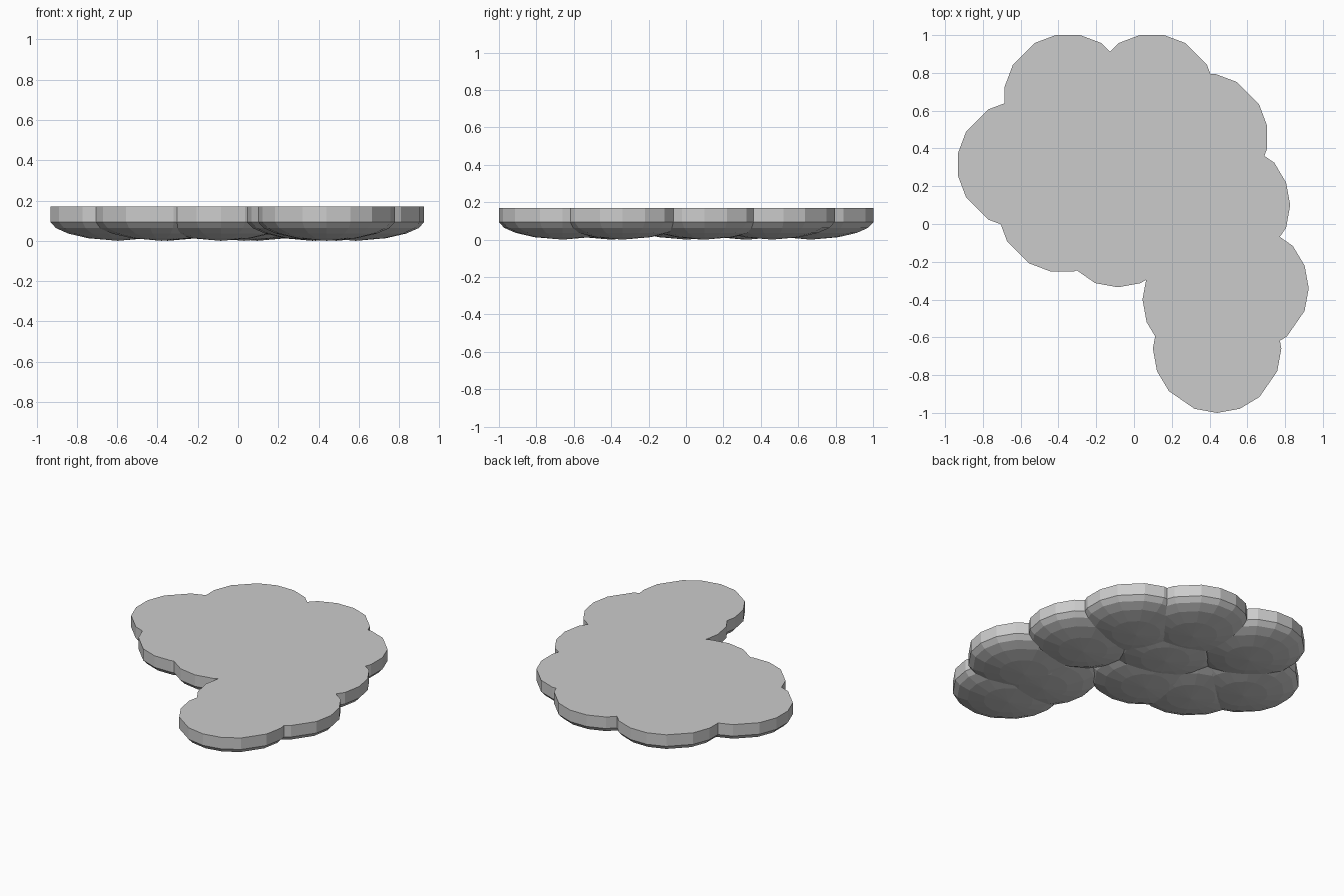
import bpy
import bmesh
from math import cos, sin, radians
from mathutils import Vector

cube = bpy.data.objects.get("Cube")
if cube:
    bpy.data.objects.remove(cube, do_unlink=True)

grey = bpy.data.materials.new("cloud grey")
grey.use_nodes = True
colour = (0.6, 0.6, 0.6, 1)
grey.diffuse_color = colour
grey.node_tree.nodes["Principled BSDF"].inputs["Base Color"].default_value = colour

TOP = 0.17
# Radius and height of each ring, from the rim down into the rounded base
RINGS = [(0.34, TOP), (0.34, 0.093), (0.312, 0.063), (0.25, 0.036), (0.15, 0.013)]
# Sixteen corners, with a longer side on each diagonal
ANGLES = [quarter + a for quarter in range(0, 360, 90) for a in (-31, -10.3, 10.3, 31)]


def puff(name, x, y, turn):
    """Flat-topped disc with a shallow faceted bowl underneath."""
    bm = bmesh.new()
    rings = []
    for r, z in RINGS:
        rings.append([bm.verts.new((r * cos(radians(a + turn)), r * sin(radians(a + turn)), z))
                      for a in ANGLES])
    bm.faces.new(rings[0])
    n = len(ANGLES)
    for upper, lower in zip(rings, rings[1:]):
        for i in range(n):
            j = (i + 1) % n
            bm.faces.new((upper[i], lower[i], lower[j], upper[j]))
    tip = bm.verts.new(Vector((0, 0, 0)))
    for i in range(n):
        bm.faces.new((rings[-1][i], tip, rings[-1][(i + 1) % n]))
    bmesh.ops.recalc_face_normals(bm, faces=bm.faces)
    mesh = bpy.data.meshes.new(name)
    bm.to_mesh(mesh)
    bm.free()
    mesh.materials.append(grey)
    obj = bpy.data.objects.new(name, mesh)
    obj.location = (x, y, 0)
    bpy.context.collection.objects.link(obj)


# Lobes facing squarely along the axes
for i, (x, y) in enumerate([(-0.35, 0.667), (0.095, 0.667), (0.37, 0.46),
                            (-0.38, 0.083), (-0.597, 0.315), (0.03, 0.33)]):
    puff(f"square_puff_{i + 1}", x, y, 0)

# Lobes turned slightly, running down to the tail
for i, (x, y) in enumerate([(0.487, 0.1), (0.585, -0.34), (0.44, -0.66),
                            (0.385, -0.40), (-0.085, 0.005)]):
    puff(f"turned_puff_{i + 1}", x, y, 10.3)
